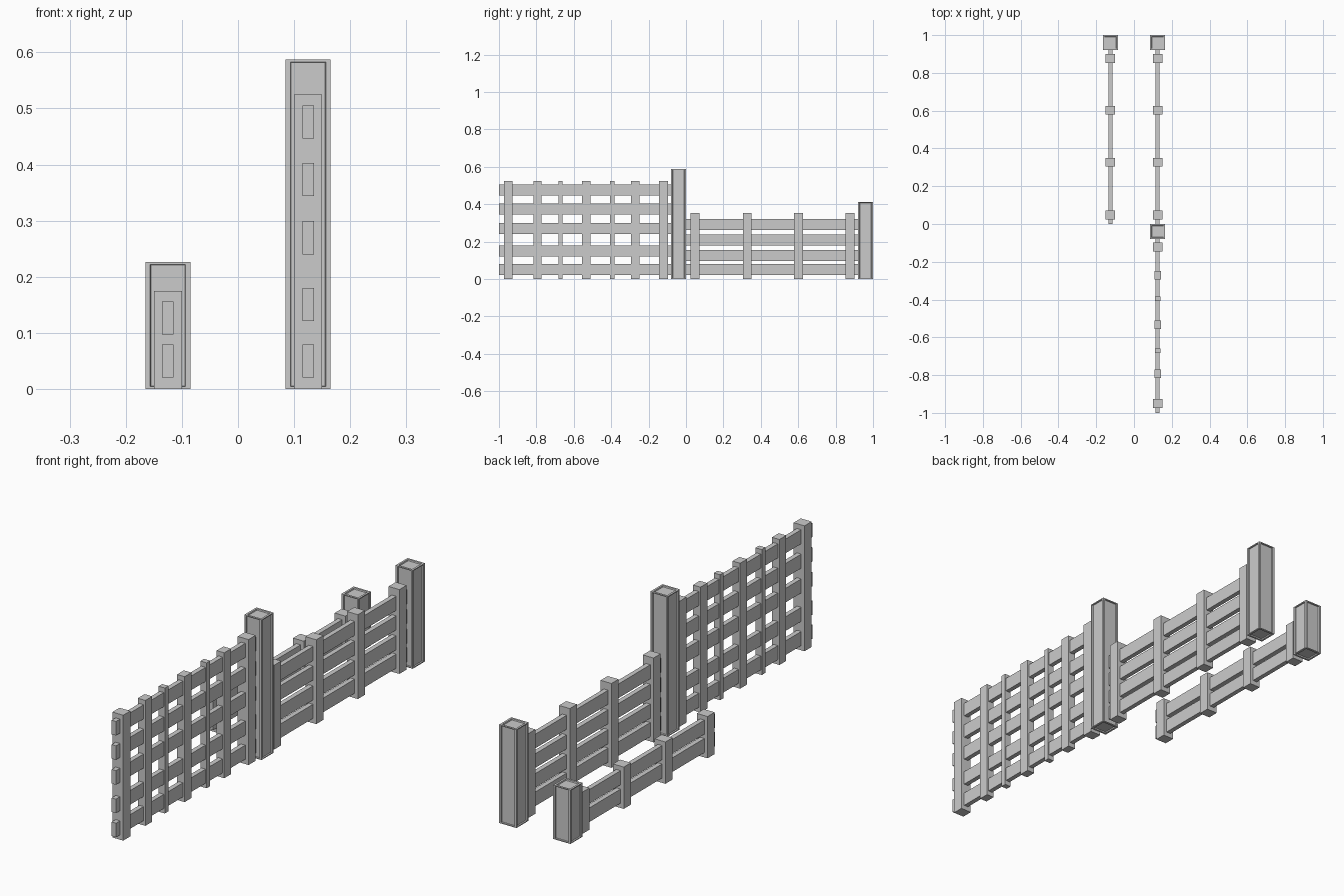
import bpy, bmesh
from mathutils import Matrix

if "Cube" in bpy.data.objects:
    bpy.data.objects.remove(bpy.data.objects["Cube"])


def finish(bm, name):
    mesh = bpy.data.meshes.new(name)
    bm.to_mesh(mesh)
    bm.free()
    ob = bpy.data.objects.new(name, mesh)
    bpy.context.collection.objects.link(ob)
    return ob


def cuboid(bm, x, y, z):
    """Box from (min, max) ranges on each axis."""
    c = [(a + b) / 2 for a, b in (x, y, z)]
    s = [b - a for a, b in (x, y, z)]
    m = Matrix.Translation(c) @ Matrix.Diagonal((*s, 1))
    bmesh.ops.create_cube(bm, size=1, matrix=m)


def box(name, x, y, z):
    bm = bmesh.new()
    cuboid(bm, x, y, z)
    return finish(bm, name)


def post(name, x, y, h):
    """Square post with a shallow recessed panel in every face."""
    r = 0.04
    bm = bmesh.new()
    cuboid(bm, (x - r, x + r), (y - r, y + r), (0, h))
    faces = list(bm.faces)
    bmesh.ops.inset_individual(bm, faces=faces, thickness=0.012, depth=0)
    # side panels reach almost to the top and bottom
    for f in faces:
        if abs(f.normal.z) < 0.5:
            for v in f.verts:
                v.co.z = h - 0.004 if v.co.z > h / 2 else 0.004
    bmesh.ops.inset_individual(bm, faces=faces, thickness=0.002, depth=-0.005)
    return finish(bm, name)


def fence(label, x, y_range, height, rails, pickets):
    # horizontal rails
    for i, z in enumerate(rails):
        box(f"{label}_rail_{i + 1}", (x - 0.01, x + 0.01), y_range, (z, z + 0.059))
    # upright pickets: (centre y, depth along x, width along y)
    for i, (y, dx, dy) in enumerate(pickets):
        box(f"{label}_picket_{i + 1}", (x - dx / 2, x + dx / 2),
            (y - dy / 2, y + dy / 2), (0, height))


WIDE, MID, THIN = (0.05, 0.047), (0.035, 0.045), (0.029, 0.024)
X = 0.125

# tall lattice fence
fence("tall", X, (-1, -0.04), 0.525, (0.02, 0.121, 0.24, 0.344, 0.446),
      [(y, *s) for y, s in ((-0.95, WIDE), (-0.794, MID), (-0.671, THIN),
                            (-0.534, MID), (-0.395, THIN), (-0.272, MID),
                            (-0.121, WIDE))])
post("tall_post", X, -0.04, 0.587)

# medium and low fences share the picket spacing
spaced = [(y, *WIDE) for y in (0.048, 0.327, 0.602, 0.877)]
fence("medium", X, (0, 0.96), 0.353, (0.02, 0.097, 0.18, 0.262), spaced)
post("medium_post", X, 0.96, 0.412)
fence("low", -X, (0, 0.96), 0.175, (0.02, 0.097), spaced)
post("low_post", -X, 0.96, 0.226)
